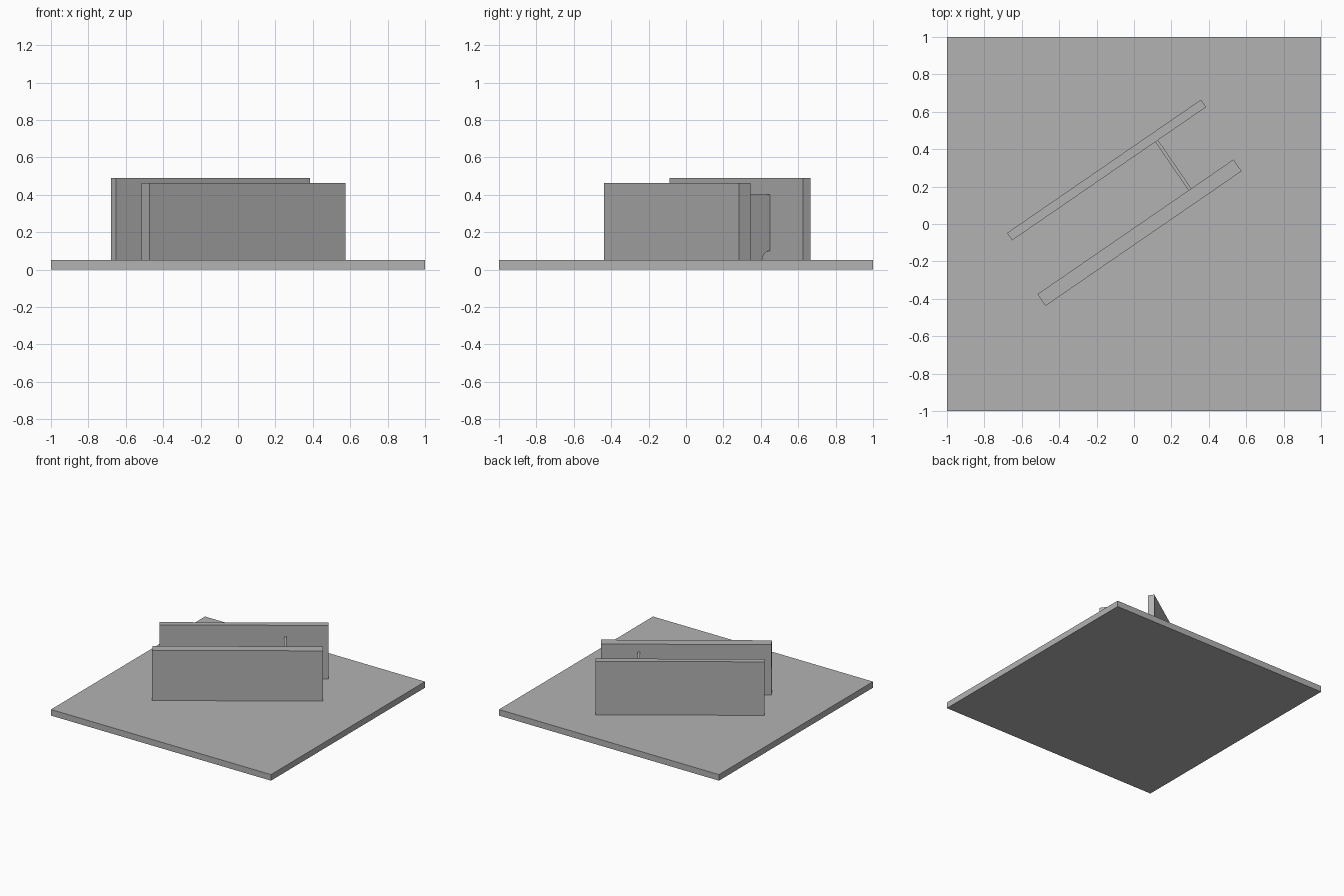
import bpy
import math
from mathutils import Matrix

cube = bpy.data.objects.get("Cube")
if cube:
    bpy.data.objects.remove(cube, do_unlink=True)

# One plain grey for everything
grey = bpy.data.materials.new("plain_grey")
grey.use_nodes = True
colour = (0.45, 0.45, 0.45, 1)
grey.diffuse_color = colour
grey.node_tree.nodes["Principled BSDF"].inputs["Base Color"].default_value = colour

BASE_TOP = 0.05
TURN = Matrix.Rotation(math.radians(34.5), 4, "Z")


def prism(name, profile, x0, x1, matrix=Matrix()):
    """Extrude a (y, z) profile along x from x0 to x1."""
    n = len(profile)
    verts = [(x, y, z) for x in (x0, x1) for y, z in profile]
    faces = [tuple(reversed(range(n))), tuple(range(n, 2 * n))]
    faces += [(i, (i + 1) % n, n + (i + 1) % n, n + i) for i in range(n)]
    mesh = bpy.data.meshes.new(name)
    mesh.from_pydata(verts, [], faces)
    mesh.materials.append(grey)
    obj = bpy.data.objects.new(name, mesh)
    obj.matrix_world = matrix
    bpy.context.collection.objects.link(obj)
    return obj


def rectangle(y0, y1, z0, z1):
    return [(y0, z0), (y1, z0), (y1, z1), (y0, z1)]


# Square base plate
prism("base_plate", rectangle(-1, 1, 0, BASE_TOP), -1, 1)

# Two parallel upright plates: centre and thickness across, centre and length along
back_inner, front_inner = 0.297, -0.017
prism("back_plate", rectangle(back_inner, back_inner + 0.048, BASE_TOP, 0.49),
      -0.586, 0.672, TURN)
prism("front_plate", rectangle(front_inner - 0.076, front_inner, BASE_TOP, 0.463),
      -0.638, 0.634, TURN)

# Thin web joining the plates, with a rounded notch in each lower corner
radius, steps = 0.05, 10
arc = [(radius * math.cos(a), radius * math.sin(a))
       for a in (math.pi / 2 * i / steps for i in range(steps + 1))]
profile = [(front_inner + y, BASE_TOP + z) for y, z in reversed(arc)]
profile += [(back_inner - y, BASE_TOP + z) for y, z in arc]
profile += [(back_inner, 0.4), (front_inner, 0.4)]
prism("web_plate", profile, 0.342, 0.36, TURN)
